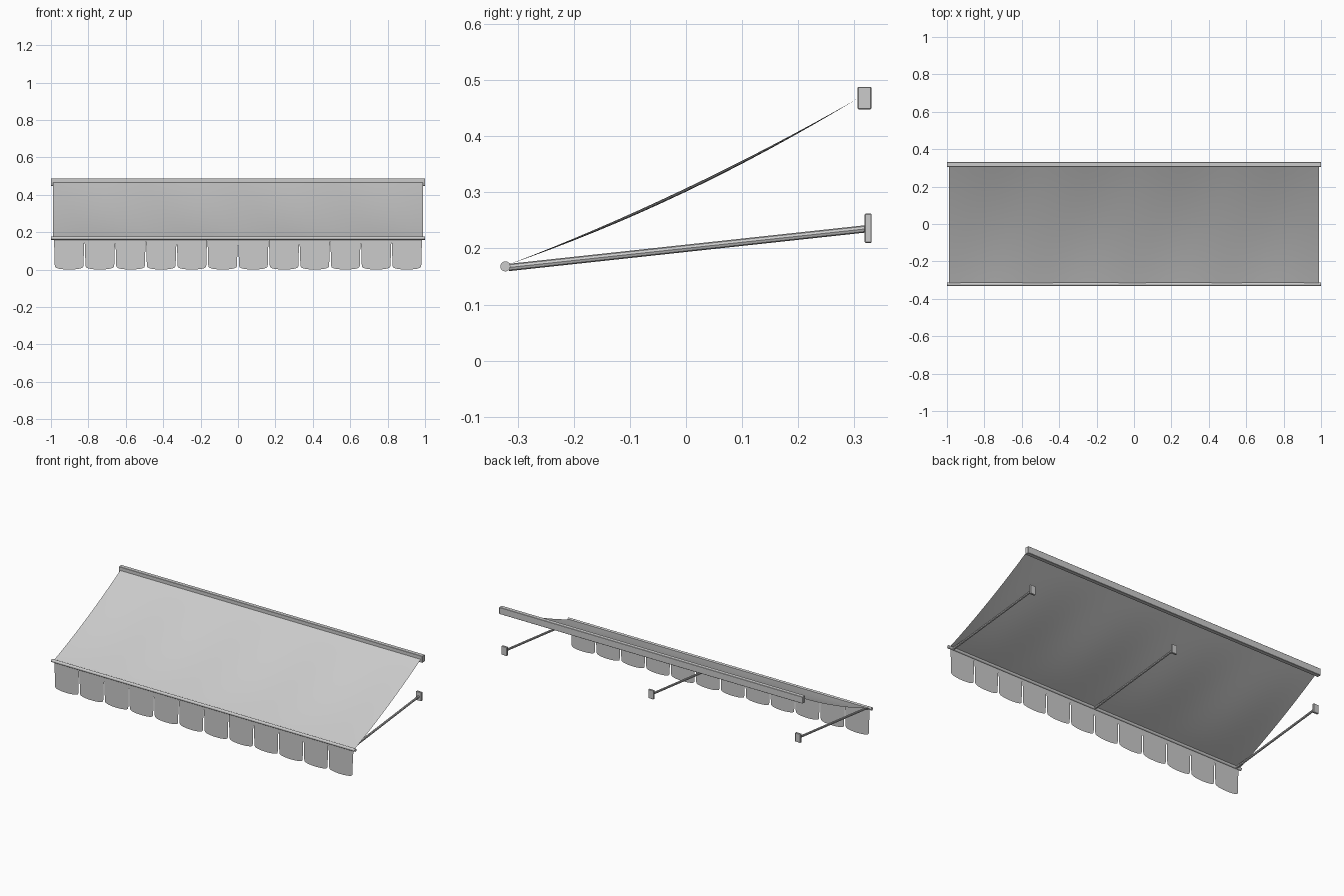
import bpy, bmesh, math
from mathutils import Vector

cube = bpy.data.objects.get("Cube")
if cube:
    bpy.data.objects.remove(cube)

grey = bpy.data.materials.new("light grey")
grey.use_nodes = True
grey.diffuse_color = (0.6, 0.6, 0.6, 1)
grey.node_tree.nodes["Principled BSDF"].inputs["Base Color"].default_value = (0.6, 0.6, 0.6, 1)


def finish(name, bm, smooth=False):
    mesh = bpy.data.meshes.new(name)
    bm.to_mesh(mesh)
    bm.free()
    mesh.materials.append(grey)
    obj = bpy.data.objects.new(name, mesh)
    bpy.context.collection.objects.link(obj)
    if smooth:
        mesh.shade_smooth()
    return obj


def box(name, center, size, bevel):
    bm = bmesh.new()
    bmesh.ops.create_cube(bm, size=1)
    bmesh.ops.scale(bm, vec=size, verts=bm.verts)
    bmesh.ops.translate(bm, vec=center, verts=bm.verts)
    bmesh.ops.bevel(bm, geom=bm.edges[:], offset=bevel, segments=1, affect='EDGES')
    return finish(name, bm)


def rod(name, start, end, radius, sides):
    start, end = Vector(start), Vector(end)
    axis = end - start
    bm = bmesh.new()
    bmesh.ops.create_cone(bm, cap_ends=True, segments=sides, radius1=radius,
                          radius2=radius, depth=axis.length)
    obj = finish(name, bm)
    obj.rotation_euler = axis.to_track_quat('Z', 'Y').to_euler()
    obj.location = (start + end) / 2
    return obj


# Wall rail and front bar
box("wall_rail", (0, 0.318, 0.468), (2, 0.025, 0.04), 0.0015)
bar = rod("front_bar", (-1, -0.322, 0.168), (1, -0.322, 0.168), 0.009, 20)
bpy.ops.object.select_all(action='DESELECT')
bar.select_set(True)
bpy.context.view_layer.objects.active = bar
bpy.ops.object.shade_smooth_by_angle()

# Sagging, softly rippled canopy sheet
bm = bmesh.new()
NX, NY = 96, 16
rows = []
for j in range(NY + 1):
    t = j / NY
    row = []
    for i in range(NX + 1):
        x = -0.99 + 1.98 * i / NX
        ripple = 0.003 * math.cos(4 * math.pi * x) * math.sin(math.pi * t)
        z = 0.171 + 0.296 * t - 0.07 * t * (1 - t) + ripple
        row.append(bm.verts.new((x, -0.317 + 0.623 * t, z)))
    rows.append(row)
for low, high in zip(rows, rows[1:]):
    for i in range(NX):
        bm.faces.new((low[i], low[i + 1], high[i + 1], high[i]))
finish("canopy", bm, True)

# Scalloped valance: slits open downwards, bottoms are rounded
COUNT = 12
PITCH = 1.97 / COUNT
bm = bmesh.new()
for k in range(COUNT):
    cx = (k - (COUNT - 1) / 2) * PITCH
    half = PITCH / 2
    outline = [(-half, 0.168)]
    left_top, right_top = (0.145, 0.163) if k % 2 == 0 else (0.163, 0.145)
    outline += [(-half, left_top if k else 0.163), (-half + 0.003, 0.11), (-half + 0.005, 0.025)]
    if k % 2 == 0:
        left_top, right_top = 0.145, 0.163
    for s in range(13):
        a = math.pi * s / 12
        outline.append((-(half - 0.006) * math.cos(a), 0.018 * (1 - math.sin(a) ** 0.8)))
    outline += [(half - 0.005, 0.025), (half - 0.003, 0.11), (half, right_top), (half, 0.168)]
    bm.faces.new([bm.verts.new((cx + x, -0.322, z)) for x, z in outline])
finish("valance", bm)

# Three support arms with wall plates
for name, x in (("right", -0.967), ("middle", 0), ("left", 0.967)):
    rod(name + "_arm", (x, -0.316, 0.166), (x, 0.322, 0.235), 0.0065, 8)
    box(name + "_wall_plate", (x, 0.3245, 0.236), (0.034, 0.012, 0.052), 0.0012)
